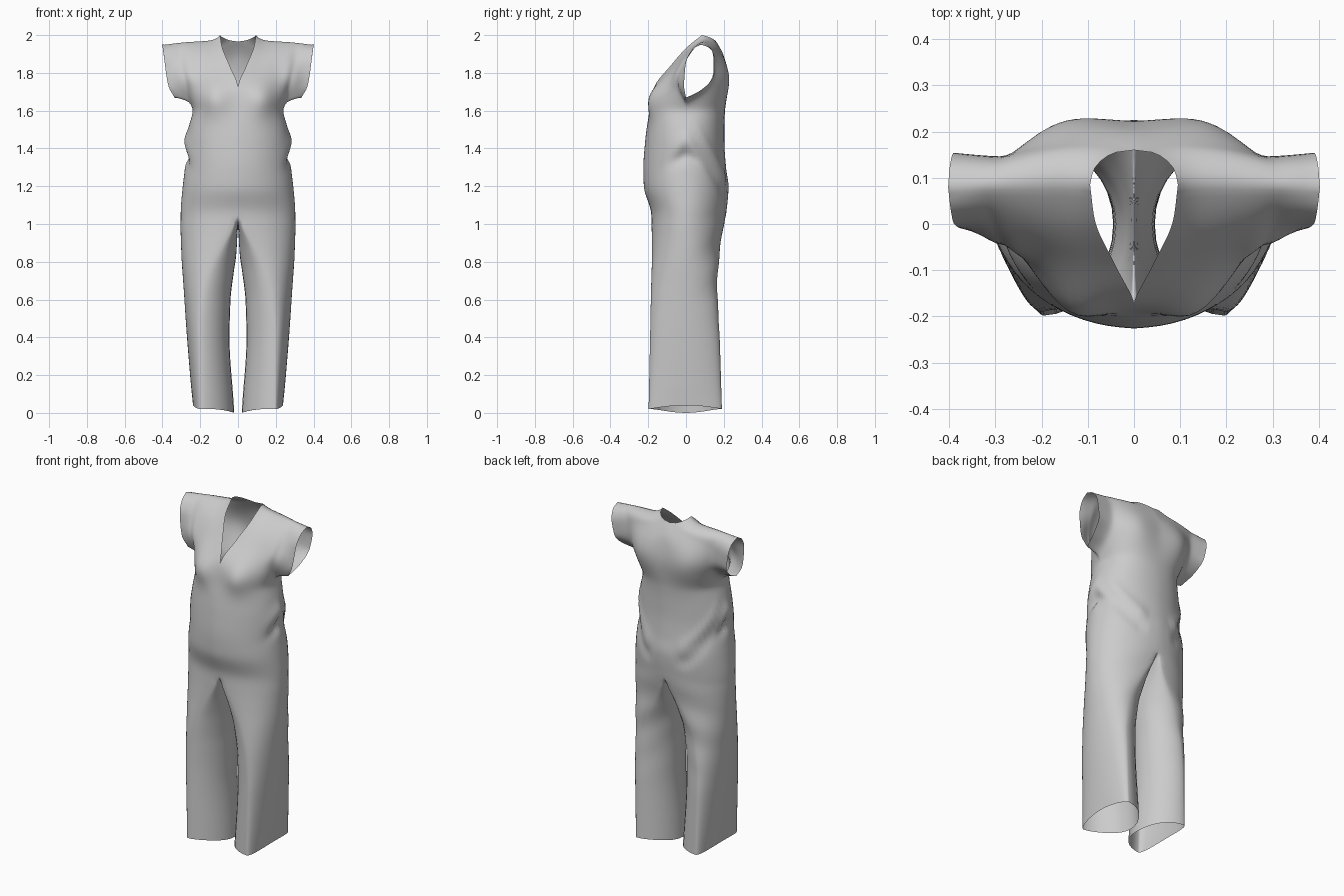
import bpy, bmesh
from math import sin, cos, pi, exp
from mathutils import Vector

if "Cube" in bpy.data.objects:
    bpy.data.objects.remove(bpy.data.objects["Cube"])


def interp(keys, t):
    """Monotone smooth interpolation of rows (t, a, b, ...)."""
    n = len(keys)
    i = 0
    while i < n - 2 and t > keys[i + 1][0]:
        i += 1
    h = keys[i + 1][0] - keys[i][0]
    s = min(max((t - keys[i][0]) / h, 0), 1)
    out = []
    for c in range(1, len(keys[0])):
        def d(k):
            return (keys[k + 1][c] - keys[k][c]) / (keys[k + 1][0] - keys[k][0])

        def slope(k):
            if k == 0:
                return d(0)
            if k == n - 1:
                return d(n - 2)
            a, b = d(k - 1), d(k)
            return 2 * a * b / (a + b) if a * b > 0 else 0
        p, q = keys[i][c], keys[i + 1][c]
        out.append((2*s**3 - 3*s*s + 1) * p + (s**3 - 2*s*s + s) * h * slope(i)
                   + (3*s*s - 2*s**3) * q + (s**3 - s*s) * h * slope(i + 1))
    return out


def edge_curve(points, count):
    """Evenly spaced points along a smooth path."""
    keys, L = [], 0
    for i, p in enumerate(points):
        if i:
            L += (Vector(p) - Vector(points[i - 1])).length
        keys.append((L, *p))
    return [Vector(interp(keys, L * i / count)) for i in range(count + 1)]


def skin(bm, rows, closed=False):
    """Quads between successive rows of points."""
    vs = [[bm.verts.new(p) for p in r] for r in rows]
    n = len(rows[0])
    for a, b in zip(vs, vs[1:]):
        for j in range(n if closed else n - 1):
            k = (j + 1) % n
            bm.faces.new((a[j], a[k], b[k], b[j]))


def coons(bottom, top, left, right):
    nu, nv = len(bottom) - 1, len(left) - 1
    rows = []
    for i in range(nv + 1):
        v = i / nv
        row = []
        for j in range(nu + 1):
            u = j / nu
            row.append(left[i] * (1-u) + right[i] * u + bottom[j] * (1-v) + top[j] * v
                       - (bottom[0] * (1-u) + bottom[nu] * u) * (1-v)
                       - (top[0] * (1-u) + top[nu] * u) * v)
        rows.append(row)
    return rows


H = 16          # columns from centre to side seam
CROTCH, WAIST_TOP = 1.05, 1.60

# z, outer x, front y, back y, roundness
BODY = [(0.02, .238, -.198, .19, 1), (.4, .27, -.19, .178, 1), (.65, .287, -.185, .166, 1),
        (.85, .30, -.18, .176, 1), (1.05, .305, -.184, .212, 1), (1.2, .294, -.223, .225, 1),
        (1.29, .283, -.226, .213, 1), (1.44, .274, -.216, .203, .98),
        (1.52, .260, -.206, .203, .95), (1.6, .236, -.192, .206, .88)]
# z, inner x, x of the leg's deepest point
LEG = [(0.02, .02, .195), (.4, .045, .195), (.6, .04, .18), (.75, .024, .145), (.87, .009, .09),
       (.97, .004, .035), (1.05, 0, 0)]


def outer_arc(z, xp=0):
    xo, yf, yb, e = interp(BODY, z)
    pts = []
    for j in range(2 * H + 1):
        a = -pi / 2 + pi * j / (2 * H)
        c, s = max(cos(a), 0), sin(a)
        if j in (0, 2 * H):
            c = 0
        y = (yf if s < 0 else yb) * abs(s) ** e
        pts.append(Vector((xp + (xo - xp) * c ** e, y, z)))
    return pts


bm = bmesh.new()

# Trouser leg
rows = []
for i in range(37):
    z = .02 + (CROTCH - .02) * i / 36
    xi, xp = interp(LEG, z)
    ring = outer_arc(z, xp)
    xo, yf, yb, e = interp(BODY, z)
    for j in range(1, H):
        a = pi / 2 + pi * j / H
        c, s = -cos(a), sin(a)
        ring.append(Vector((xp - (xp - xi) * c ** 1.15, (yb if s > 0 else -yf) * s,
                            z - .06 * c * (z / CROTCH) ** 4)))
    if i < 4:
        for p in ring:      # hem slopes up towards the outside
            p.z += (1 - i / 4) * (.02 * (p.x - .129) / .109 * (1 - (p.y / .2) ** 2))
    rows.append(ring)
skin(bm, rows, closed=True)

# Torso
rows = [outer_arc(CROTCH + (WAIST_TOP - CROTCH) * i / 30) for i in range(31)]
skin(bm, rows)

# Bodice front and back with short sleeves
ring = rows[-1]
underarm = edge_curve([ring[H], (.25, 0, 1.638), (.29, 0, 1.652), (.335, 0, 1.668)], 6)[1:]
front_bottom = ring[:H + 1] + underarm
back_bottom = ring[:H - 1:-1] + underarm
shoulder = edge_curve([(.095, .085, 2.0), (.14, .09, 1.978), (.3, .085, 1.966), (.402, .08, 1.95)],
                      len(front_bottom) - 1)
V = 26
neck_front = edge_curve([ring[0], (0, -.172, 1.715), (.045, -.08, 1.84), (.085, .01, 1.94), (.095, .085, 2.0)], V)
neck_back = edge_curve([ring[-1], (0, .222, 1.75), (0, .203, 1.88), (0, .16, 1.965), (.035, .156, 1.97),
                        (.065, .142, 1.98), (.088, .115, 1.992), (.095, .085, 2.0)], V)
cuff_front = edge_curve([underarm[-1], (.368, -.01, 1.73), (.389, .0, 1.86), (.397, .035, 1.925), (.402, .08, 1.95)], V)
cuff_back = edge_curve([underarm[-1], (.355, .08, 1.71), (.375, .15, 1.79), (.39, .154, 1.87), (.398, .127, 1.93), (.402, .08, 1.95)], V)
skin(bm, coons(front_bottom, shoulder, neck_front, cuff_front))
skin(bm, coons(back_bottom, shoulder, neck_back, cuff_back))

bmesh.ops.remove_doubles(bm, verts=bm.verts, dist=.0005)
inner = [v for v in bm.verts if not v.is_boundary and v.co.x > 1e-4 and v.co.z > 1.0]
for _ in range(4):
    bmesh.ops.smooth_vert(bm, verts=inner, factor=.5, use_axis_x=True, use_axis_y=True, use_axis_z=True)


def bump(a, width):
    return exp(-(a / width) ** 2)


# Bust, shoulder blades and cloth folds
for v in bm.verts:
    x, y, z = v.co
    if x < 1e-4:
        v.co.x = 0
    elif v.is_boundary:
        continue
    ramp = min(1, abs(y) / .06)
    if y < 0:
        v.co.y -= .036 * bump(x - .13, .075) * bump(z - 1.66, .085) * ramp
    elif z > 1.5:
        v.co.y += .018 * bump(x - .16, .09) * bump(z - 1.76, .12) * ramp
    # loose cloth in front of the armhole
    if z > 1.62 and y < .08:
        v.co.y -= .035 * bump(x - .285, .05) * bump(z - 1.77, .09) * min(1, (.08 - y) / .06)
    # pinch and diagonal drag lines at the waist sides
    if x > .1 and 1.05 < z < 1.6:
        v.co.x -= .024 * bump(z - 1.365 + abs(y) * .6, .035) * bump(y, .07)
        v.co.x += .012 * bump(z - 1.45 + abs(y) * .6, .045) * bump(y, .08)
        if y > 0:
            v.co.y += .010 * ramp * (bump(z - 1.60 + y * 1.75, .035) - bump(z - 1.52 + y * 1.75, .04))
    # ripples behind the legs
    if y > .03 and z < 1.05:
        v.co.y += .003 * sin(30 * z + 18 * x) * bump(z - .75, .25)

bmesh.ops.recalc_face_normals(bm, faces=bm.faces)
mesh = bpy.data.meshes.new("jumpsuit")
bm.to_mesh(mesh)
bm.free()
suit = bpy.data.objects.new("jumpsuit", mesh)
bpy.context.collection.objects.link(suit)
mesh.polygons.foreach_set("use_smooth", [True] * len(mesh.polygons))
mir = suit.modifiers.new("mirror", 'MIRROR')
mir.use_axis[0] = True
mir.merge_threshold = .0005
